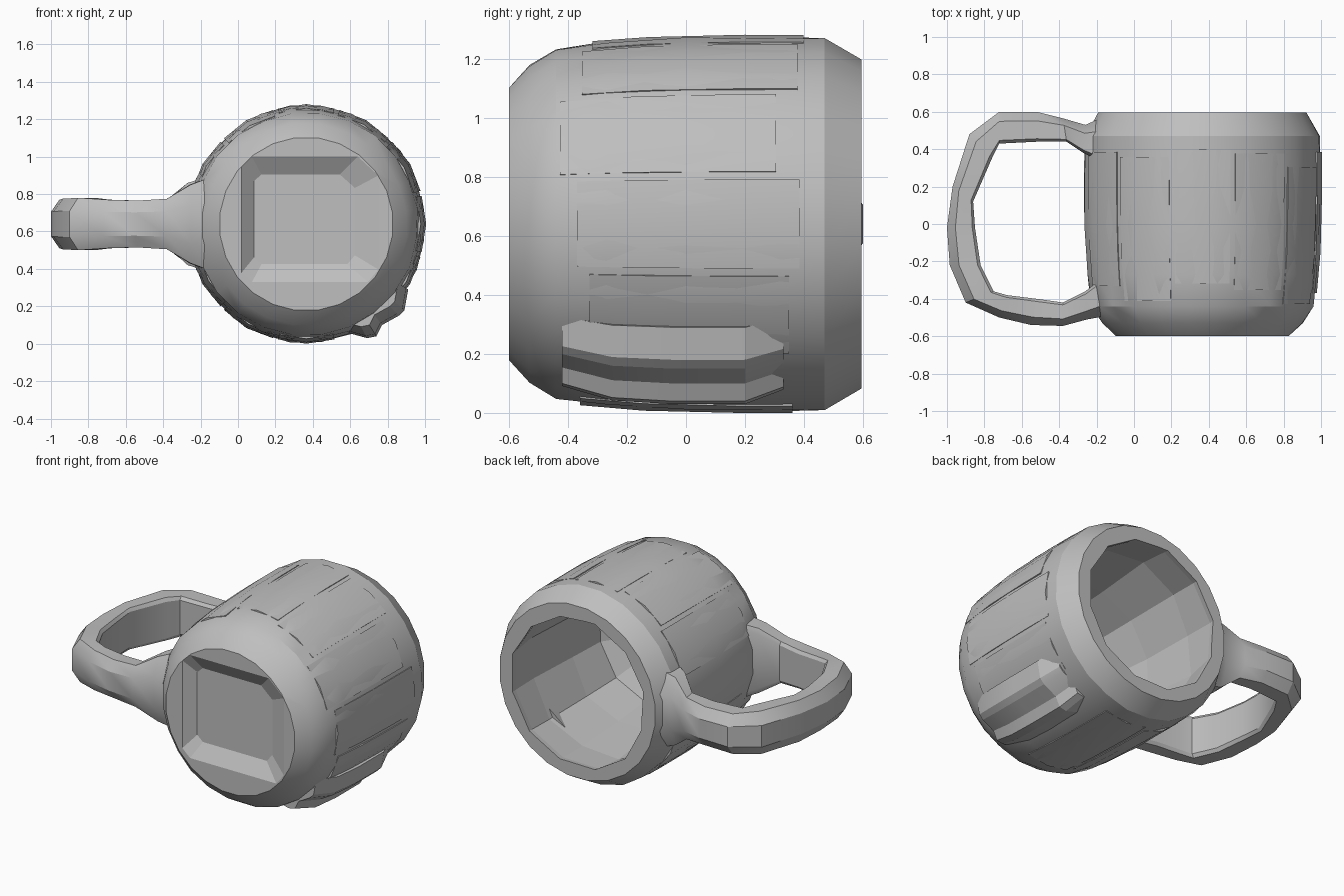
import bpy, bmesh, math, random
from mathutils import Vector, Matrix

random.seed(4)
if "Cube" in bpy.data.objects:
    bpy.data.objects.remove(bpy.data.objects["Cube"], do_unlink=True)

grey = bpy.data.materials.new("plain grey")
grey.use_nodes = True
grey.diffuse_color = (0.52, 0.52, 0.52, 1)
grey.node_tree.nodes["Principled BSDF"].inputs["Base Color"].default_value = (0.52, 0.52, 0.52, 1)

CX, CZ, SIDES = 0.365, 0.64, 24


def finish(bm, name, smooth=25):
    bmesh.ops.recalc_face_normals(bm, faces=bm.faces)
    mesh = bpy.data.meshes.new(name)
    bm.to_mesh(mesh)
    bm.free()
    obj = bpy.data.objects.new(name, mesh)
    bpy.context.collection.objects.link(obj)
    mesh.materials.append(grey)
    bpy.ops.object.select_all(action='DESELECT')
    obj.select_set(True)
    bpy.context.view_layer.objects.active = obj
    if smooth:
        bpy.ops.object.shade_smooth_by_angle(angle=math.radians(smooth))
    return obj


def skin(bm, rings):
    """Join neighbouring rings with quads and cap both ends."""
    n = len(rings[0])
    for a, b in zip(rings, rings[1:]):
        for i in range(n):
            j = (i + 1) % n
            bm.faces.new((a[i], a[j], b[j], b[i]))
    bm.faces.new(rings[0])
    bm.faces.new(rings[-1])


def lathe(name, profile, sides, jitter, smooth):
    """Turn (y, radius) pairs about the barrel axis; the end rings stay true."""
    bm = bmesh.new()
    rings = []
    for k, (y, r) in enumerate(profile):
        ring = []
        for i in range(sides):
            a = math.tau * (i + 0.5) / sides
            rr = r + (random.uniform(-jitter, jitter) if 0 < k < len(profile) - 1 else 0)
            ring.append(bm.verts.new((CX + rr * math.cos(a), y, CZ + rr * math.sin(a))))
        rings.append(ring)
    skin(bm, rings)
    return finish(bm, name, smooth)


# Solid barrel from base to rim
profile = [(-0.60, 0.465), (-0.53, 0.54), (-0.44, 0.597), (-0.27, 0.62), (0.0, 0.634),
           (0.32, 0.636), (0.47, 0.632), (0.595, 0.562)]
barrel = lathe("mug_barrel", profile, SIDES, 0.004, 25)


def carve(obj):
    """Hide a cutter and subtract it from the barrel."""
    obj.hide_render = True
    obj.hide_set(True)
    mod = barrel.modifiers.new(obj.name, 'BOOLEAN')
    mod.operation, mod.solver, mod.object = 'DIFFERENCE', 'EXACT', obj


# Rough faceted hollow, open at the back
carve(lathe("hollow_cutter", [(0.7, 0.47), (0.56, 0.485), (0.36, 0.505), (0.0, 0.48),
                              (-0.26, 0.44), (-0.34, 0.3)], 12, 0.015, 0))

# Shallow sunken panel in the base
bm = bmesh.new()
place = Matrix.Translation((0.385, -0.6, 0.665)) @ Matrix.Rotation(math.pi / 2, 4, 'X')
loops = []
for sx, sy, dx, z in ((0.27, 0.24, -0.03, -0.06), (0.365, 0.335, 0, 0), (0.365, 0.335, 0, 0.1)):
    corners = ((-.85, -1), (.85, -1), (1, -.8), (1, .7), (.7, 1), (-.85, 1), (-1, .85), (-1, -.85))
    loops.append([bm.verts.new(place @ Vector((sx * u + dx, sy * v, z))) for u, v in corners])
skin(bm, loops)
carve(finish(bm, "base_panel_cutter", 0))


# Thin raised planks around the outside
def radius_at(y):
    for (y0, r0), (y1, r1) in zip(profile, profile[1:]):
        if y0 <= y <= y1:
            return r0 + (r1 - r0) * (y - y0) / (y1 - y0)


bm = bmesh.new()
for i in range(12):
    if i in (6, 10):
        continue
    mid = math.tau * i / 12
    y0, y1 = random.uniform(-0.43, -0.3), random.uniform(0.3, 0.46)
    loops = []
    for y in (y0, y0 * 0.4, y1 * 0.5, y1):
        r = radius_at(y)
        pts = []
        for da, dr in ((-.24, -.03), (-.24, .0), (0, .006), (.24, .0), (.24, -.03)):
            a = mid + da
            z = CZ + (r + dr) * math.sin(a)
            pts.append(bm.verts.new((CX + (r + dr) * math.cos(a), y, max(z, 0))))
        loops.append(pts)
    skin(bm, loops)
finish(bm, "barrel_planks")

# Two loose planks standing proud low on the right, tapering into the barrel
steps = ((0.91, 0.29), (0.89, 0.18), (0.86, 0.15), (0.77, 0.10), (0.74, 0.04),
         (0.69, 0.03), (0.58, 0.06), (0.66, 0.20), (0.80, 0.31))
bm = bmesh.new()
loops = []
for y, s in ((-0.42, 0.9), (-0.25, 0.98), (-0.05, 1), (0.2, 1), (0.33, 0.92)):
    loops.append([bm.verts.new((CX + (x - CX) * s, y, CZ + (z - CZ) * s)) for x, z in steps])
skin(bm, loops)
finish(bm, "loose_planks", 15)

# Handle: outer point, inner point, half height at each station
stations = [((-0.17, 0.57), (-0.17, 0.33), 0.25), ((-0.26, 0.53), (-0.27, 0.38), 0.22),
            ((-0.38, 0.565), (-0.36, 0.44), 0.135), ((-0.52, 0.60), (-0.52, 0.44), 0.125),
            ((-0.72, 0.60), (-0.72, 0.43), 0.13), ((-0.88, 0.48), (-0.76, 0.35), 0.14),
            ((-0.97, 0.20), (-0.86, 0.12), 0.135), ((-1.0, -0.02), (-0.85, -0.02), 0.13),
            ((-0.985, -0.22), (-0.82, -0.22), 0.135), ((-0.90, -0.42), (-0.75, -0.36), 0.14),
            ((-0.72, -0.50), (-0.68, -0.38), 0.13), ((-0.55, -0.54), (-0.52, -0.40), 0.125),
            ((-0.38, -0.545), (-0.38, -0.42), 0.135), ((-0.25, -0.51), (-0.26, -0.36), 0.21),
            ((-0.14, -0.49), (-0.16, -0.28), 0.25)]
section = ((0, -.5), (.3, -1), (.9, -1), (1, -.85), (1, .85), (.9, 1), (.3, 1), (0, .5))
bm = bmesh.new()
rings = []
for outer, inner, half in stations:
    o, n = Vector((*outer, CZ)), Vector((*inner, CZ))
    rings.append([bm.verts.new(o.lerp(n, t) + Vector((0, 0, half * h))) for t, h in section])
skin(bm, rings)
finish(bm, "mug_handle", 30)
